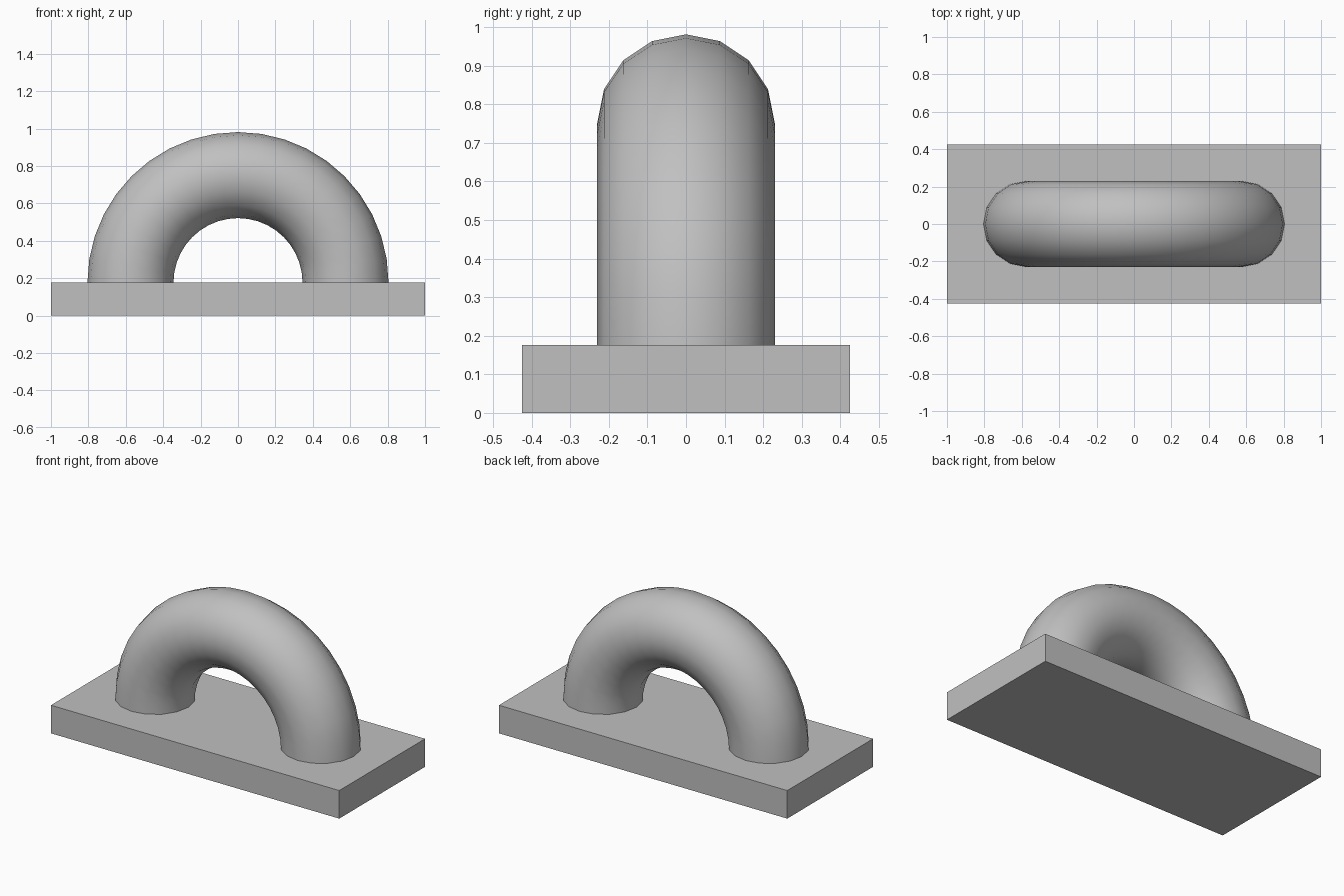
import bpy
import bmesh
import math
from mathutils import Matrix, Vector

if "Cube" in bpy.data.objects:
    bpy.data.objects.remove(bpy.data.objects["Cube"])

BASE_TOP = 0.176
BASE_SIZE = (2.0, 0.85, BASE_TOP)
ARCH_RADIUS = 0.575
TUBE_RADIUS = 0.23

# Single grey for the whole model
grey = bpy.data.materials.new("plain_grey")
grey.use_nodes = True
colour = (0.53, 0.53, 0.53, 1.0)
grey.diffuse_color = colour
grey.node_tree.nodes["Principled BSDF"].inputs["Base Color"].default_value = colour


def make_object(name, bm):
    bmesh.ops.recalc_face_normals(bm, faces=bm.faces)
    mesh = bpy.data.meshes.new(name)
    bm.to_mesh(mesh)
    bm.free()
    mesh.materials.append(grey)
    obj = bpy.data.objects.new(name, mesh)
    bpy.context.collection.objects.link(obj)
    return obj


# Flat base plate
bm = bmesh.new()
bmesh.ops.create_cube(bm, size=1.0)
bmesh.ops.scale(bm, vec=BASE_SIZE, verts=bm.verts)
bmesh.ops.translate(bm, vec=(0, 0, BASE_TOP / 2), verts=bm.verts)
make_object("base_plate", bm)

# Half-ring arch: a round section spun from one foot to the other
bm = bmesh.new()
foot = Matrix.Translation((ARCH_RADIUS, 0, BASE_TOP))
bmesh.ops.create_circle(bm, segments=16, radius=TUBE_RADIUS,
                        matrix=foot @ Matrix.Rotation(math.pi / 2, 4, "Z"))
bmesh.ops.spin(bm, geom=bm.verts[:] + bm.edges[:], cent=Vector((0, 0, BASE_TOP)),
               axis=(0, -1, 0), angle=math.pi, steps=20)
arch = make_object("arch", bm)

# Smooth shading on the arch
bpy.ops.object.select_all(action="DESELECT")
arch.select_set(True)
bpy.context.view_layer.objects.active = arch
bpy.ops.object.shade_smooth_by_angle(angle=math.radians(40))
